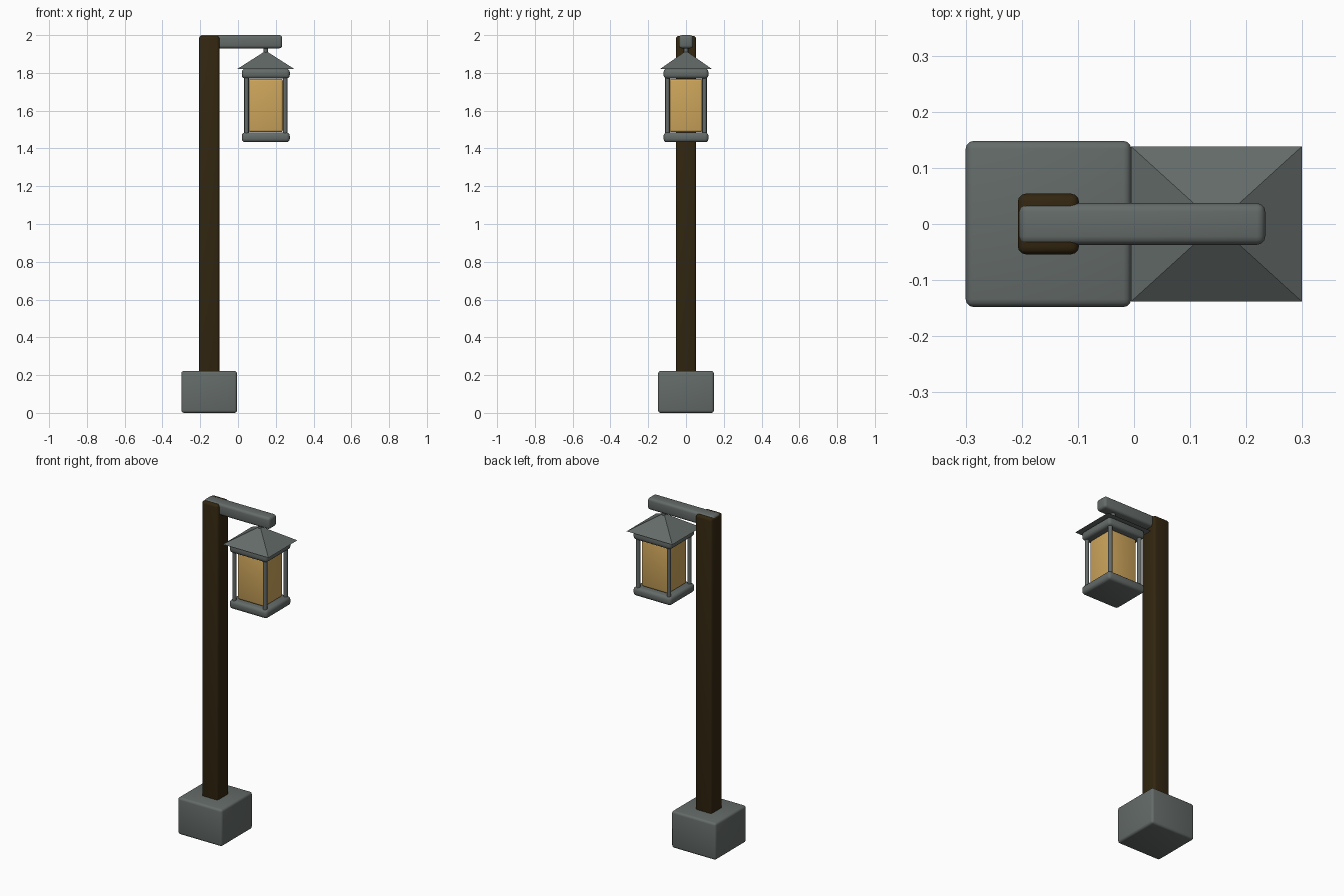
import bpy, bmesh, math

if "Cube" in bpy.data.objects:
    bpy.data.objects.remove(bpy.data.objects["Cube"])


def material(name, rgb):
    m = bpy.data.materials.new(name)
    m.diffuse_color = (*rgb, 1)
    m.use_nodes = True
    m.node_tree.nodes["Principled BSDF"].inputs["Base Color"].default_value = m.diffuse_color
    return m


IRON = material("grey_iron", (0.127, 0.147, 0.139))
WOOD = material("dark_wood", (0.032, 0.019, 0.005))
GLOW = material("amber_glass", (0.61, 0.375, 0.105))


def finish(name, bm, mat, smooth=True):
    me = bpy.data.meshes.new(name)
    bmesh.ops.recalc_face_normals(bm, faces=bm.faces)
    bm.to_mesh(me)
    bm.free()
    me.materials.append(mat)
    ob = bpy.data.objects.new(name, me)
    bpy.context.collection.objects.link(ob)
    if smooth:
        bpy.ops.object.select_all(action='DESELECT')
        ob.select_set(True)
        bpy.context.view_layer.objects.active = ob
        bpy.ops.object.shade_smooth_by_angle(angle=math.radians(40))
    return ob


def box(name, x, y, z, mat, bevel):
    """Rounded box from (min, max) ranges."""
    bm = bmesh.new()
    bmesh.ops.create_cube(bm, size=1)
    for v in bm.verts:
        v.co = [(r[0] + r[1]) / 2 + c * (r[1] - r[0]) for r, c in zip((x, y, z), v.co)]
    bmesh.ops.bevel(bm, geom=bm.edges[:], offset=bevel, segments=3,
                    profile=0.5, affect='EDGES')
    return finish(name, bm, mat)


def rod(name, x, y, z0, z1, r, mat):
    bm = bmesh.new()
    bmesh.ops.create_cone(bm, cap_ends=True, segments=12, radius1=r, radius2=r, depth=z1 - z0)
    bmesh.ops.translate(bm, verts=bm.verts, vec=(x, y, (z0 + z1) / 2))
    return finish(name, bm, mat)


# Stone base, wooden post and arm
box("base", (-0.30, -0.005), (-0.148, 0.148), (0, 0.222), IRON, 0.014)
box("post", (-0.207, -0.098), (-0.054, 0.054), (0.2, 1.995), WOOD, 0.014)
box("arm", (-0.205, 0.234), (-0.037, 0.037), (1.93, 2.0), IRON, 0.015)

# Lantern: pin, roof, slabs, glass and corner rods
CX = 0.147
rod("hanging_pin", CX, 0, 1.90, 1.94, 0.012, IRON)

bm = bmesh.new()
corners = [bm.verts.new((CX + sx * 0.152, sy * 0.138, 1.82))
           for sx, sy in ((-1, -1), (1, -1), (1, 1), (-1, 1))]
apex = bm.verts.new((CX, 0, 1.917))
bm.faces.new(corners[::-1])
for i in range(4):
    bm.faces.new((corners[i], corners[(i + 1) % 4], apex))
finish("lantern_roof", bm, IRON, smooth=False)

for name, z in (("lantern_top", (1.77, 1.822)), ("lantern_bottom", (1.433, 1.485))):
    box(name, (CX - 0.127, CX + 0.127), (-0.119, 0.119), z, IRON, 0.018)

box("lantern_glass", (CX - 0.091, CX + 0.091), (-0.088, 0.088), (1.486, 1.768), GLOW, 0.012)

for i, (sx, sy) in enumerate(((-1, -1), (1, -1), (1, 1), (-1, 1))):
    rod(f"corner_rod_{i + 1}", CX + sx * 0.102, sy * 0.098, 1.475, 1.78, 0.012, IRON)
